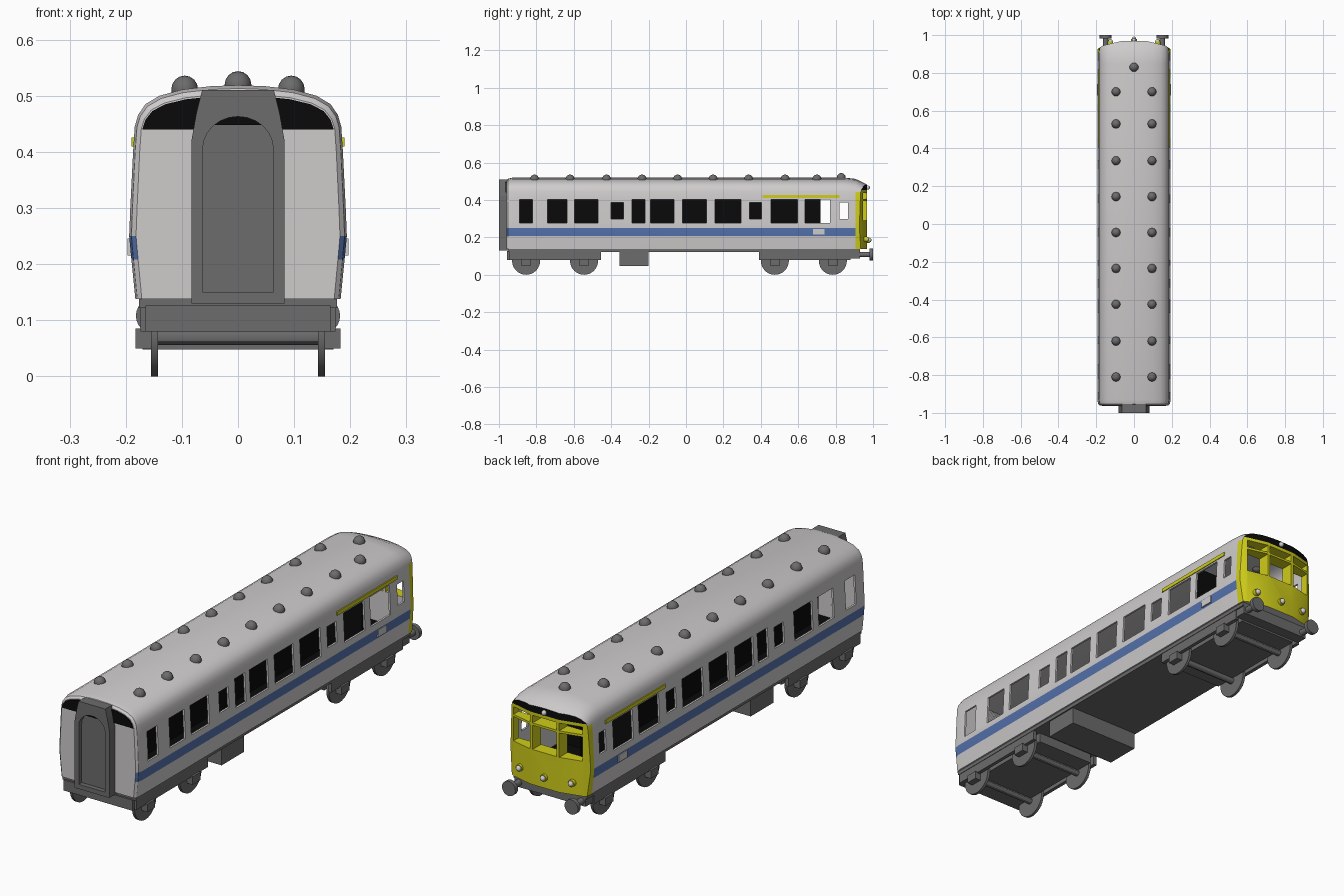
import bpy, bmesh, math
from mathutils import Matrix, Vector

if "Cube" in bpy.data.objects:
    bpy.data.objects.remove(bpy.data.objects["Cube"])


def material(name, r, g, b):
    m = bpy.data.materials.new(name)
    m.diffuse_color = (r, g, b, 1)
    m.use_nodes = True
    m.node_tree.nodes["Principled BSDF"].inputs["Base Color"].default_value = m.diffuse_color
    return m


WHITE = material("pale_grey_paint", .62, .60, .60)
BLUE = material("blue_stripe", .09, .17, .42)
YELLOW = material("warning_yellow", .63, .61, .01)
BLACK = material("black", .003, .003, .003)
GREY = material("dark_grey", .15, .15, .15)
BODY_MATS = [WHITE, BLUE, YELLOW, BLACK]


def finish(bm, name, mats, smooth=False):
    bmesh.ops.recalc_face_normals(bm, faces=bm.faces)
    me = bpy.data.meshes.new(name)
    bm.to_mesh(me)
    bm.free()
    for m in mats:
        me.materials.append(m)
    ob = bpy.data.objects.new(name, me)
    bpy.context.collection.objects.link(ob)
    if smooth:
        shade(ob)
    return ob


def activate(ob):
    bpy.ops.object.select_all(action='DESELECT')
    ob.select_set(True)
    bpy.context.view_layer.objects.active = ob


def shade(ob):
    activate(ob)
    bpy.ops.object.shade_smooth_by_angle(angle=math.radians(30))


def boxes(name, specs, mats, index=0):
    """Each spec is x0, x1, y0, y1, z0, z1."""
    bm = bmesh.new()
    for x0, x1, y0, y1, z0, z1 in specs:
        mat = (Matrix.Translation(((x0 + x1) / 2, (y0 + y1) / 2, (z0 + z1) / 2))
               @ Matrix.Diagonal((abs(x1 - x0), y1 - y0, z1 - z0, 1)))
        bmesh.ops.create_cube(bm, size=1, matrix=mat)
    for f in bm.faces:
        f.material_index = index
    return finish(bm, name, mats)


def cylinders(name, specs, axis, mats, sides=24):
    """Each spec is centre, radius, length."""
    bm = bmesh.new()
    rot = Matrix.Rotation(math.pi / 2, 4, 'Y' if axis == 'x' else 'X')
    for c, r, length in specs:
        bmesh.ops.create_cone(bm, cap_ends=True, segments=sides, radius1=r, radius2=r,
                              depth=length, matrix=Matrix.Translation(c) @ rot)
    return finish(bm, name, mats, True)


def domes(name, specs, mats):
    """Each spec is centre, then radii."""
    bm = bmesh.new()
    for c, s in specs:
        bmesh.ops.create_uvsphere(bm, u_segments=12, v_segments=8, radius=1,
                                  matrix=Matrix.Translation(c) @ Matrix.Diagonal((*s, 1)))
    return finish(bm, name, mats, True)


def skin(name, rings, mats, rule=lambda i, c: 0):
    """Join closed rings of points; rule(strip, centre) picks the colour."""
    bm = bmesh.new()
    vs = [[bm.verts.new(p) for p in r] for r in rings]
    n = len(vs[0])
    for a, b in zip(vs, vs[1:]):
        for i in range(n):
            j = (i + 1) % n
            f = bm.faces.new((a[i], a[j], b[j], b[i]))
            f.material_index = rule(i, f.calc_center_median())
    bm.faces.new(vs[0])
    bm.faces.new(vs[-1])
    return finish(bm, name, mats)


def prism(name, pts, y0, y1, mats):
    return skin(name, [[(x, y, z) for x, z in pts] for y in (y0, y1)], mats)


def cut(ob, cutter):
    cutter.hide_render = True
    activate(ob)
    m = ob.modifiers.new("cut", 'BOOLEAN')
    m.operation, m.solver, m.object = 'DIFFERENCE', 'EXACT', cutter
    bpy.ops.object.modifier_apply(modifier=m.name)
    bpy.data.objects.remove(cutter)


# Body shell: cross-section lofted along y
HALF = [(.183, .138), (.19, .208), (.194, .25), (.192, .30), (.187, .40), (.184, .445),
        (.178, .466), (.165, .485), (.14, .50), (.10, .511), (.05, .517)]
PROFILE = HALF + [(0, .519)] + [(-x, z) for x, z in reversed(HALF)]
# y, sideways inset, roof drop
SECTIONS = [(-.96, .012, .016), (-.952, .004, .006), (-.93, 0, 0), (.85, 0, 0),
            (.905, 0, .006), (.94, .003, .022), (.985, .01, .045)]


def ring(profile, y, inset, drop):
    return [(x * (1 - inset / .19), y, z if z < .42 else .42 + (z - .42) * (1 - drop / .1))
            for x, z in profile]


def paint(i, c):
    if abs(c.x) > .15 and c.y > .905 and c.z < .445:
        return 2
    return 1 if abs(c.x) > .15 and .208 < c.z < .25 else 0


body = skin("body_shell", [ring(PROFILE, *s) for s in SECTIONS], BODY_MATS, paint)
inner = [(x * .955, .15 if z < .15 else z - (.012 if z > .42 else 0)) for x, z in PROFILE]
cut(body, skin("void_cutter", [ring(inner, *s) for s in
                               ((-.945, 0, .008), (.85, 0, 0), (.91, 0, .01))], BODY_MATS))

# Bowed cab face, yellow below and black above
bow = [(.3, 1.1), (.3, .84), (.195, .925), (.165, .945), (.07, .968)]
bow += [(-x, y) for x, y in reversed(bow)]
cut(body, skin("nose_cutter", [[(x, y, z) for x, y in bow] for z in (.1, .452, .6)],
               BODY_MATS, lambda i, c: 2 if c.z < .452 else 3))

# Side window openings
TALL = [(-.89, -.82), (-.74, -.635), (-.595, -.47), (-.29, -.22), (-.19, -.065),
        (-.02, .11), (.155, .295), (.455, .595), (.635, .77)]
SHORT = [(-.40, -.335), (.34, .405), (.82, .865)]
cut(body, boxes("window_cutter",
                [(-.3, .3, a, b, .277, .403) for a, b in TALL]
                + [(-.3, .3, a, b, .297, .387) for a, b in SHORT], BODY_MATS))

# Cab window openings with a transom bar
cut(body, boxes("cab_window_cutter",
                [(a, b, .88, 1.05, lo, hi) for a, b in ((-.165, -.07), (-.058, .058), (.07, .165))
                 for lo, hi in ((.29, .395), (.405, .438))], BODY_MATS, 2))
shade(body)

# Dark interior
boxes("interior_floor", [(-.174, .174, -.94, .905, .15, .156)], [BLACK])
boxes("interior_partition", [(-.004, .004, -.90, .72, .156, .41),
                             (-.17, .17, .605, .613, .156, .45)], [BLACK])

# Painted trim on both sides
boxes("yellow_cantrail", [(s * .182, s * .19, .41, .82, .41, .426) for s in (1, -1)], [YELLOW])
boxes("stripe_panel", [(s * .188, s * .1965, .68, .74, .215, .246) for s in (1, -1)], [WHITE])

# Black band across the top of the front end
top = [(x, z) for x, _, z in ring(PROFILE, 0, .014, .019) if z > .43]
prism("front_black_band", top, -.964, -.957, [BLACK])

# Gangway with arched recess
side = [(.083, .13), (.083, .42), (.074, .47), (.064, .51)]
gangway = prism("gangway", side + [(-x, z) for x, z in reversed(side)], -1.0, -.945, [GREY])
arch = [(-.063, .15), (.063, .15)] + [
    (.063 * math.cos(math.pi * k / 12), .405 + .058 * math.sin(math.pi * k / 12))
    for k in range(13)]
cut(gangway, prism("recess_cutter", arch, -1.1, -.98, [GREY]))
crescent = [(.063 * math.cos(t), .405 + .058 * math.sin(t))
            for t in [math.radians(48 + 7 * k) for k in range(13)]]
prism("gangway_black_top", crescent, -.985, -.978, [BLACK])

# Roof vents
VENT_Y = [-.81, -.62, -.425, -.235, -.045, .145, .335, .53, .70]
domes("roof_vents", [((s * .095, y, .511), (.024, .024, .025)) for y in VENT_Y for s in (1, -1)]
      + [((0, .83, .519), (.024, .024, .025))], [GREY])

# Underframe, end beams and equipment box
boxes("underframe", [(-.176, .176, -.95, .93, .122, .14)], [GREY])
boxes("end_beams", [(-.165, .165, -.958, -.92, .08, .126), (-.17, .17, .88, .93, .088, .138)], [GREY])
boxes("equipment_box", [(-.17, .17, -.355, -.20, .048, .13)], [GREY])

# Bogies and wheels
AXLES = [-.855, -.545, .475, .785]
boxes("bogie_frames", [(s * .158, s * .174, a, b, .08, .136)
                       for a, b in ((-.945, -.455), (.39, .88)) for s in (1, -1)]
      + [(-.14, .14, a, b, .08, .13) for a, b in ((-.945, -.455), (.39, .88))], [GREY])
boxes("axle_boxes", [(s * .155, s * .183, y - .027, y + .027, .05, .085)
                     for y in AXLES for s in (1, -1)], [GREY])
cylinders("wheels", [((s * .149, y, .075), .075, .012) for y in AXLES for s in (1, -1)],
          'x', [GREY], 32)
cylinders("axles", [((0, y, .07), .014, .29) for y in AXLES], 'x', [GREY], 12)

# Buffers
cylinders("buffers", [((s * .15, .95, .108), .014, .08) for s in (1, -1)]
          + [((s * .15, .991, .108), .032, .018) for s in (1, -1)], 'y', [GREY])

# Headlamps
LAMPS = [(-.125, .957, .19), (0, .97, .185), (.125, .957, .19)]
cylinders("lamp_rims", [(p, .015, .02) for p in LAMPS], 'y', [YELLOW], 16)
domes("lamp_lenses", [((x, y + .01, z), (.012, .012, .012)) for x, y, z in LAMPS]
      + [((0, .972, .466), (.011, .012, .011))], [WHITE])
